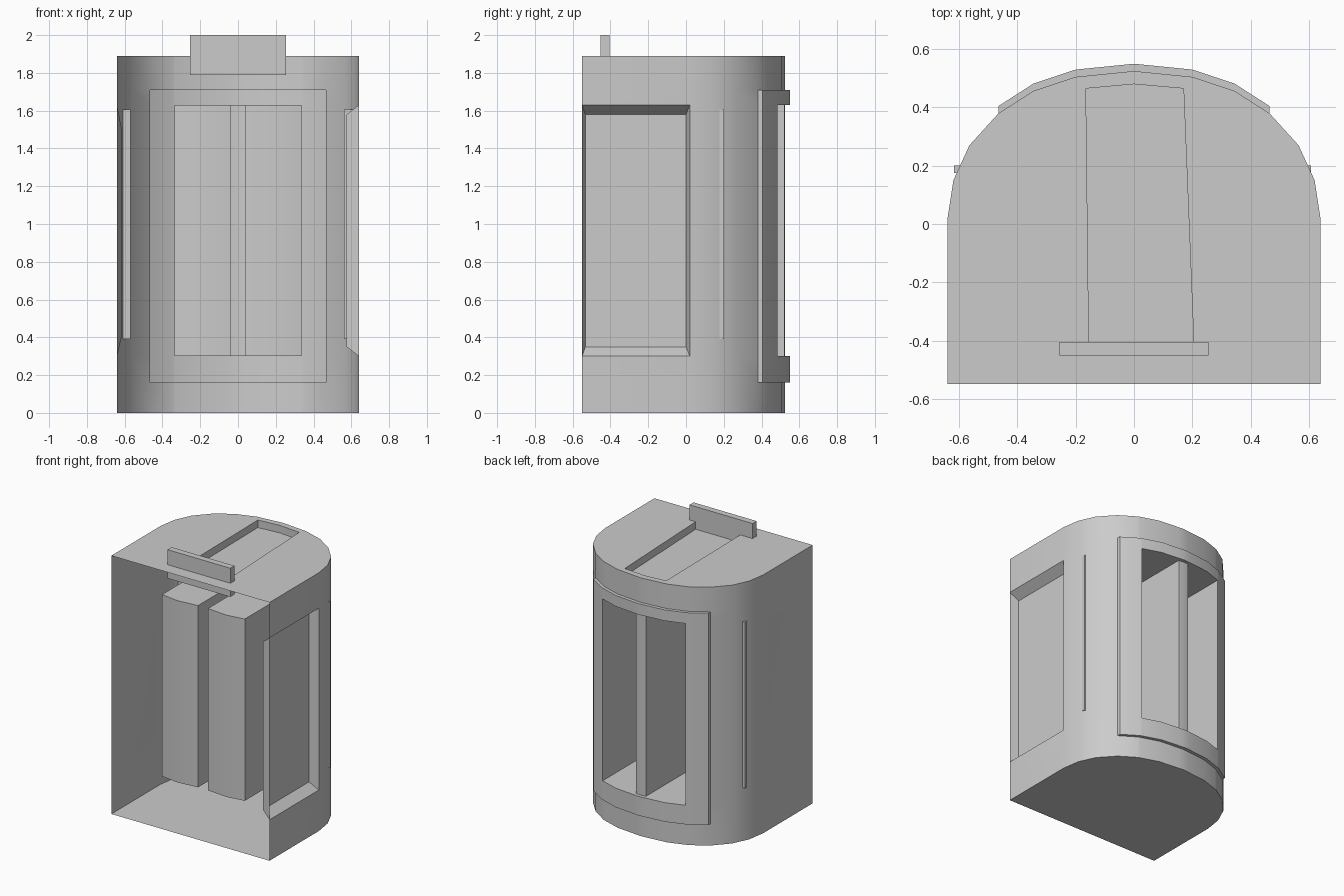
import bpy, bmesh
from mathutils import Vector

if "Cube" in bpy.data.objects:
    bpy.data.objects.remove(bpy.data.objects["Cube"])

TOP = 1.89
LEVELS = [0, .16, .30, 1.63, 1.71, TOP]
HALF = [(0, .525), (.2, .505), (.345, .457), (.465, .38), (.565, .27), (.62, .15), (.64, .02)]
STEP = .025      # raised depth of the rear window frame

bm = bmesh.new()


def face(pts):
    return bm.faces.new([bm.verts.new(p) for p in pts])


def loft(a, b):
    """Quad strip between two equal-length point rows."""
    for i in range(len(a) - 1):
        face([a[i], a[i + 1], b[i + 1], b[i]])


def row(plan, z, dy=0):
    return [(x, y + dy, z) for x, y in plan]


def wall(plan, levels, dy=0):
    for z0, z1 in zip(levels, levels[1:]):
        loft(row(plan, z0, dy), row(plan, z1, dy))


def back_y(x):
    for (x0, y0), (x1, y1) in zip(HALF, HALF[1:]):
        if x0 <= abs(x) <= x1:
            return y0 + (y1 - y0) * (abs(x) - x0) / (x1 - x0)


def plan_of(xs):
    return [(x, back_y(x)) for x in xs]


def closed(pts):
    return pts + pts[:1]


# curved corners and rear window, built for both halves
for s in (-1, 1):
    mir = lambda pl: [(s * x, y) for x, y in pl]
    wall(mir(HALF[3:]), LEVELS)
    centre = mir(plan_of([0, .04, .2, .335, .345, .465]))
    wall(centre, LEVELS[:2])
    wall(centre, LEVELS[4:])
    # raised frame around the window
    for z in (.16, 1.71):
        loft(row(centre, z), row(centre, z, STEP))
    for z0, z1 in zip(LEVELS[1:4], LEVELS[2:5]):
        loft([(s * .465, .38, z0), (s * .465, .38, z1)],
             [(s * .465, .38 + STEP, z0), (s * .465, .38 + STEP, z1)])
    wall(centre, LEVELS[1:3], STEP)
    wall(centre, LEVELS[3:5], STEP)
    wall(centre[3:], LEVELS[2:4], STEP)
    # centre mullion
    wall(centre[:2], LEVELS[2:4])
    # deep window recess running to near the front
    mouth = centre[1:4]
    inner = mir([(.04, -.405), (.2, -.42), (.335, -.40)])
    for z in (.30, 1.63):
        loft(row(centre[:2], z), row(centre[:2], z, STEP))
        loft(row(mouth, z, STEP), row(inner, z))
        face([(*mouth[0], z), (mouth[0][0], mouth[0][1] + STEP, z), (*inner[0], z)])
    wall([mouth[0], inner[0]], LEVELS[2:4])
    wall(inner, LEVELS[2:4])
    x, y = mouth[2]
    wall([(x, y + STEP), inner[2]], LEVELS[2:4])

# flat side walls with a recessed panel: deep on the right, shallow on the left
for s, xi, y0, y1, z0, z1 in ((1, .575, -.533, 0, .35, 1.58),
                              (-1, .618, -.45, -.08, .395, 1.515)):
    flat = [(s * .64, -.55), (s * .64, .02)]
    wall(flat, LEVELS[:3])
    wall(flat, LEVELS[3:])
    X = s * .64
    outer = [(X, -.55, .3), (X, .02, .3), (X, .02, 1.63), (X, -.55, 1.63)]
    X = s * xi
    inset = [(X, y0, z0), (X, y1, z0), (X, y1, z1), (X, y0, z1)]
    loft(closed(outer), closed(inset))
    face(inset)

# floor, and roof with a tapered sunken channel
rim_half = plan_of([.04, .2, .335, .345, .465]) + HALF[4:] + [(.64, -.55)]
rim = [(-x, y) for x, y in reversed(rim_half)] + [(0, .525)] + rim_half
face(row(rim, 0))
channel = [(-.165, .465), (0, .48), (.17, .465), (.205, -.405), (-.155, -.405)]
edges = []
for loop in (rim, channel):
    vs = [bm.verts.new((x, y, TOP)) for x, y in loop]
    edges += [bm.edges.new((vs[i], vs[i - 1])) for i in range(len(vs))]
bmesh.ops.triangle_fill(bm, edges=edges, use_beauty=True)
wall(closed(channel), [TOP - .055, TOP])
face(row(channel, TOP - .055))

bmesh.ops.remove_doubles(bm, verts=bm.verts, dist=.0005)
bmesh.ops.recalc_face_normals(bm, faces=bm.faces)
# the flat floor must point down; flip everything if it does not
floor = next(f for f in bm.faces if all(v.co.z < .001 for v in f.verts))
if floor.normal.z > 0:
    bmesh.ops.reverse_faces(bm, faces=bm.faces)
mesh = bpy.data.meshes.new("cabin_shell")
bm.to_mesh(mesh)
bm.free()
shell = bpy.data.objects.new("cabin_shell", mesh)
bpy.context.collection.objects.link(shell)
bpy.context.view_layer.objects.active = shell
shell.select_set(True)
bpy.ops.object.shade_smooth_by_angle(angle=.6)
shell.select_set(False)


def box(name, lo, hi):
    lo, hi = Vector(lo), Vector(hi)
    bpy.ops.mesh.primitive_cube_add(size=1, location=(lo + hi) / 2)
    ob = bpy.context.object
    ob.name = name
    ob.scale = hi - lo


# side handrails and roof sign board
box("left_rail", (-.618, .175, .39), (-.57, .2, 1.605))
box("right_rail", (.56, .175, .39), (.608, .2, 1.605))
box("roof_board", (-.255, -.452, 1.79), (.255, -.405, 2))
